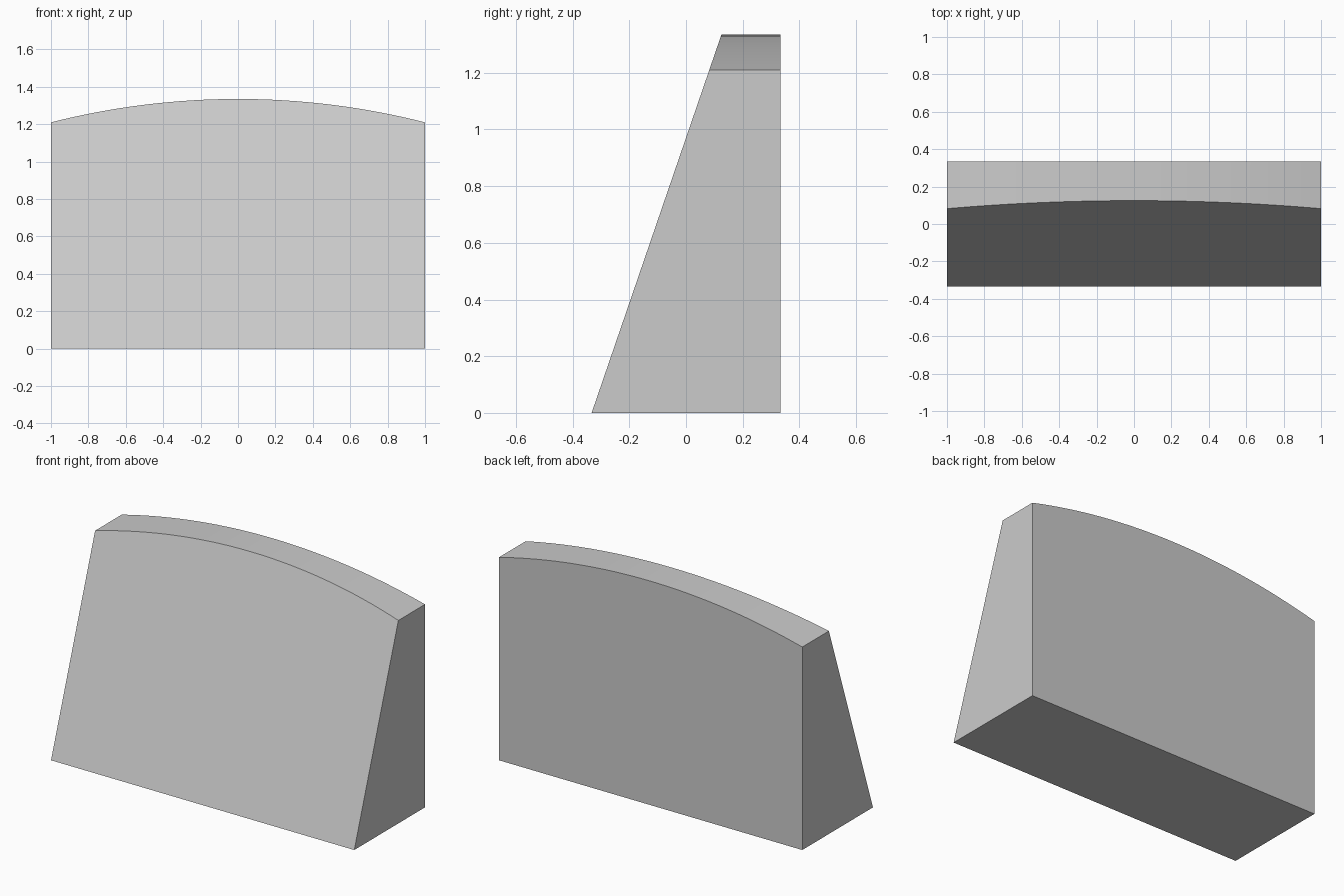
import bpy, bmesh
from math import sqrt, radians

if "Cube" in bpy.data.objects:
    bpy.data.objects.remove(bpy.data.objects["Cube"])

HALF_W, HALF_D = 1.0, 0.333
SIDE_H, TOP_H = 1.21, 1.335
TOP_FRONT_Y = 0.125
SEGMENTS = 32

# Arched outline: straight base and sides, circular-arc top
rise = TOP_H - SIDE_H
radius = (HALF_W ** 2 + rise ** 2) / (2 * rise)
outline = [(-HALF_W, 0), (HALF_W, 0)]
for i in range(SEGMENTS + 1):
    x = HALF_W - 2 * HALF_W * i / SEGMENTS
    outline.append((x, TOP_H - radius + sqrt(radius ** 2 - x ** 2)))


# Front face leans back with height, back face is vertical
def front_y(z):
    return -HALF_D + (TOP_FRONT_Y + HALF_D) * z / TOP_H


bm = bmesh.new()
front = [bm.verts.new((x, front_y(z), z)) for x, z in outline]
back = [bm.verts.new((x, HALF_D, z)) for x, z in outline]
bm.faces.new(front)
bm.faces.new(back[::-1])
for i in range(len(outline)):
    j = (i + 1) % len(outline)
    bm.faces.new((front[i], back[i], back[j], front[j]))
bmesh.ops.recalc_face_normals(bm, faces=bm.faces)

# Wedge block with smooth arched top and sharp edges
mesh = bpy.data.meshes.new("arched_wedge_block")
bm.to_mesh(mesh)
bm.free()
block = bpy.data.objects.new("arched_wedge_block", mesh)
bpy.context.collection.objects.link(block)
bpy.context.view_layer.objects.active = block
block.select_set(True)
bpy.ops.object.shade_smooth_by_angle(angle=radians(30))
